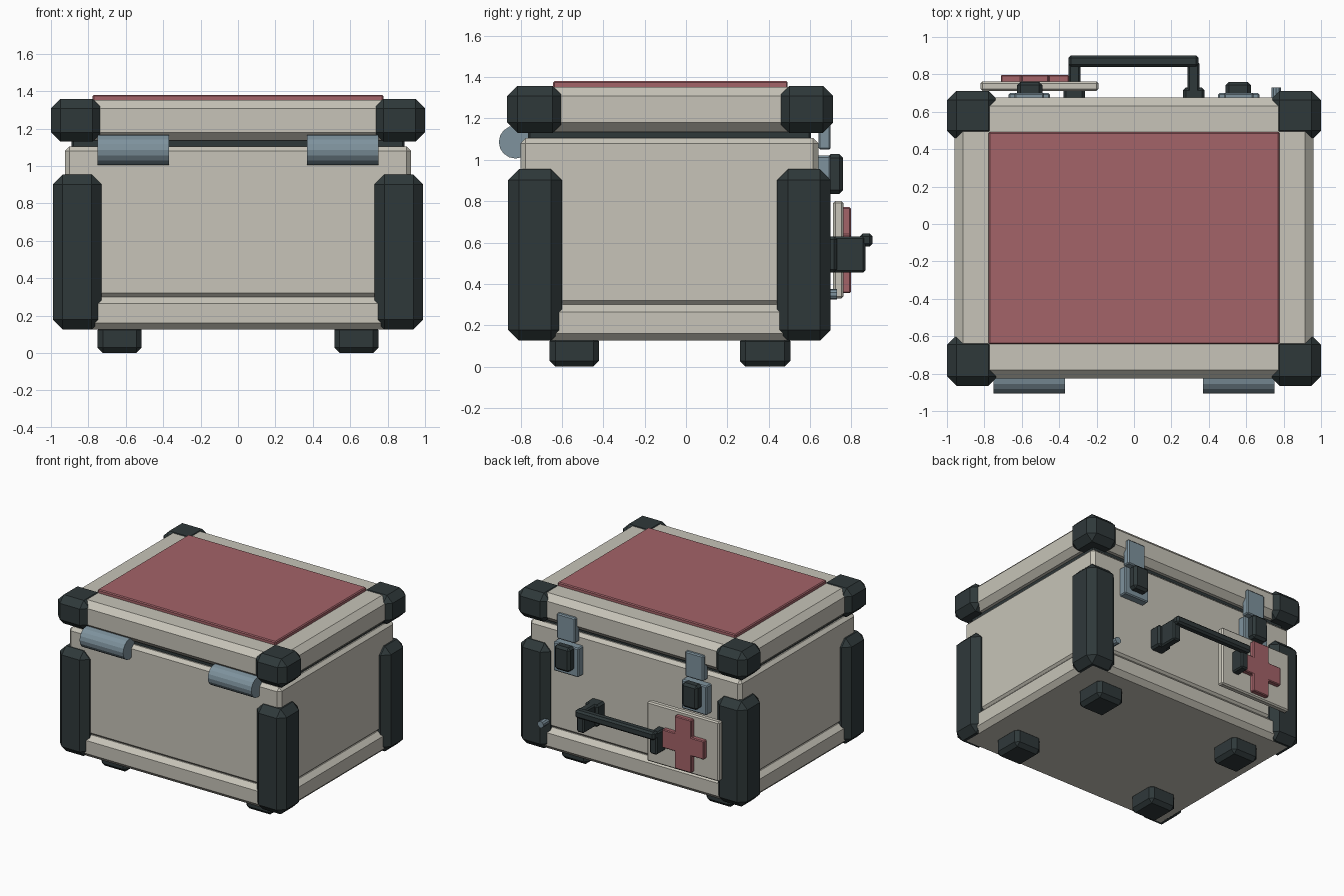
import bpy, bmesh
from math import radians
from mathutils import Matrix

if "Cube" in bpy.data.objects:
    bpy.data.objects.remove(bpy.data.objects["Cube"])


def material(name, rgb):
    m = bpy.data.materials.new(name)
    m.diffuse_color = (*rgb, 1)
    m.use_nodes = True
    m.node_tree.nodes["Principled BSDF"].inputs["Base Color"].default_value = m.diffuse_color
    return m


CREAM = material("cream_shell", (0.57, 0.55, 0.48))
DARK = material("dark_rubber", (0.028, 0.04, 0.042))
RED = material("faded_red", (0.37, 0.125, 0.14))
STEEL = material("blue_steel", (0.21, 0.29, 0.34))


def finish(name, bm, mat, chamfer=0):
    if chamfer:
        bmesh.ops.bevel(bm, geom=bm.edges[:], offset=chamfer, segments=1,
                        affect='EDGES', clamp_overlap=True)
    bmesh.ops.recalc_face_normals(bm, faces=bm.faces[:])
    me = bpy.data.meshes.new(name)
    bm.to_mesh(me)
    bm.free()
    me.materials.append(mat)
    ob = bpy.data.objects.new(name, me)
    bpy.context.collection.objects.link(ob)
    return ob


def box(name, x, y, z, mat, chamfer=0.0):
    """Chamfered box given by its (min, max) range on each axis."""
    bm = bmesh.new()
    bmesh.ops.create_cube(bm, size=1)
    for v in bm.verts:
        for i, (a, b) in enumerate((x, y, z)):
            v.co[i] = (a + b) / 2 + v.co[i] * (b - a)
    return finish(name, bm, mat, chamfer)


def rod(name, axis, centre, radius, length, sides, mat):
    """Cylinder lying along x or y."""
    bm = bmesh.new()
    turn = Matrix.Rotation(radians(90), 4, 'Y' if axis == 'X' else 'X')
    bmesh.ops.create_cone(bm, cap_ends=True, segments=sides, radius1=radius,
                          radius2=radius, depth=length,
                          matrix=Matrix.Translation(centre) @ turn)
    return finish(name, bm, mat)


def span(side, a, b):
    """x range mirrored to the chosen side."""
    return (a, b) if side > 0 else (-b, -a)


# Shell: base tray, body, seal and lid with its red top panel
box("base_tray", (-0.95, 0.95), (-0.825, 0.665), (0.125, 0.30), CREAM, 0.036)
box("body", (-0.925, 0.925), (-0.80, 0.64), (0.295, 1.105), CREAM, 0.025)
box("lid_seal", (-0.89, 0.89), (-0.765, 0.605), (1.09, 1.16), DARK, 0.01)
box("lid", (-0.96, 0.96), (-0.825, 0.675), (1.135, 1.353), CREAM, 0.045)
box("lid_panel", (-0.777, 0.777), (-0.642, 0.492), (1.34, 1.38), RED, 0.007)

# Corner guards, feet, hinges and latches, left and right
for s, tag in ((-1, "left"), (1, "right")):
    for end, post_y, cap_y, foot_y in (
            ("front", (-0.86, -0.60), (-0.865, -0.595), (-0.66, -0.42)),
            ("back", (0.44, 0.70), (0.45, 0.712), (0.26, 0.505))):
        box(f"{end}_{tag}_post", span(s, 0.73, 0.99), post_y, (0.125, 0.955), DARK, 0.053)
        box(f"{end}_{tag}_lid_corner", span(s, 0.727, 1.0), cap_y, (1.13, 1.358), DARK, 0.05)
        box(f"{end}_{tag}_foot", span(s, 0.515, 0.75), foot_y, (0.0, 0.15), DARK, 0.028)

    rod(f"{tag}_hinge", 'X', (s * 0.56, -0.825, 1.086), 0.08, 0.38, 16, STEEL)

    box(f"{tag}_latch_keeper", span(s, 0.48, 0.64), (0.64, 0.70), (1.05, 1.25), STEEL, 0.008)
    box(f"{tag}_latch_plate", span(s, 0.45, 0.67), (0.62, 0.70), (0.79, 1.02), STEEL, 0.008)
    box(f"{tag}_latch_lever", span(s, 0.49, 0.625), (0.68, 0.76), (0.835, 1.027), DARK, 0.018)

    # Handle mounts and arms
    box(f"{tag}_handle_mount", span(s, 0.262, 0.378), (0.62, 0.73), (0.455, 0.63), DARK, 0.015)
    box(f"{tag}_handle_arm", span(s, 0.287, 0.35), (0.70, 0.867), (0.455, 0.63), DARK, 0.01)

box("handle_bar", (-0.35, 0.345), (0.84, 0.902), (0.58, 0.643), DARK, 0.014)

# Sign plate with a raised cross
box("sign_plate", (-0.82, -0.19), (0.712, 0.762), (0.33, 0.80), CREAM, 0.01)
a, w, h = 0.073, 0.182, 0.208
quarter = [(a, h), (a, a), (w, a)]
outline = (quarter + [(x, -z) for x, z in reversed(quarter)]
           + [(-x, -z) for x, z in quarter] + [(-x, z) for x, z in reversed(quarter)])
bm = bmesh.new()
face = bm.faces.new([bm.verts.new((-0.53 + x, 0.755, 0.563 + z)) for x, z in outline])
ext = bmesh.ops.extrude_face_region(bm, geom=[face])
for v in ext["geom"]:
    if isinstance(v, bmesh.types.BMVert):
        v.co.y = 0.797
finish("sign_cross", bm, RED, 0.006)

# Small pressure valve beside the back right post
rod("valve", 'Y', (0.76, 0.68, 0.35), 0.026, 0.10, 10, STEEL)
